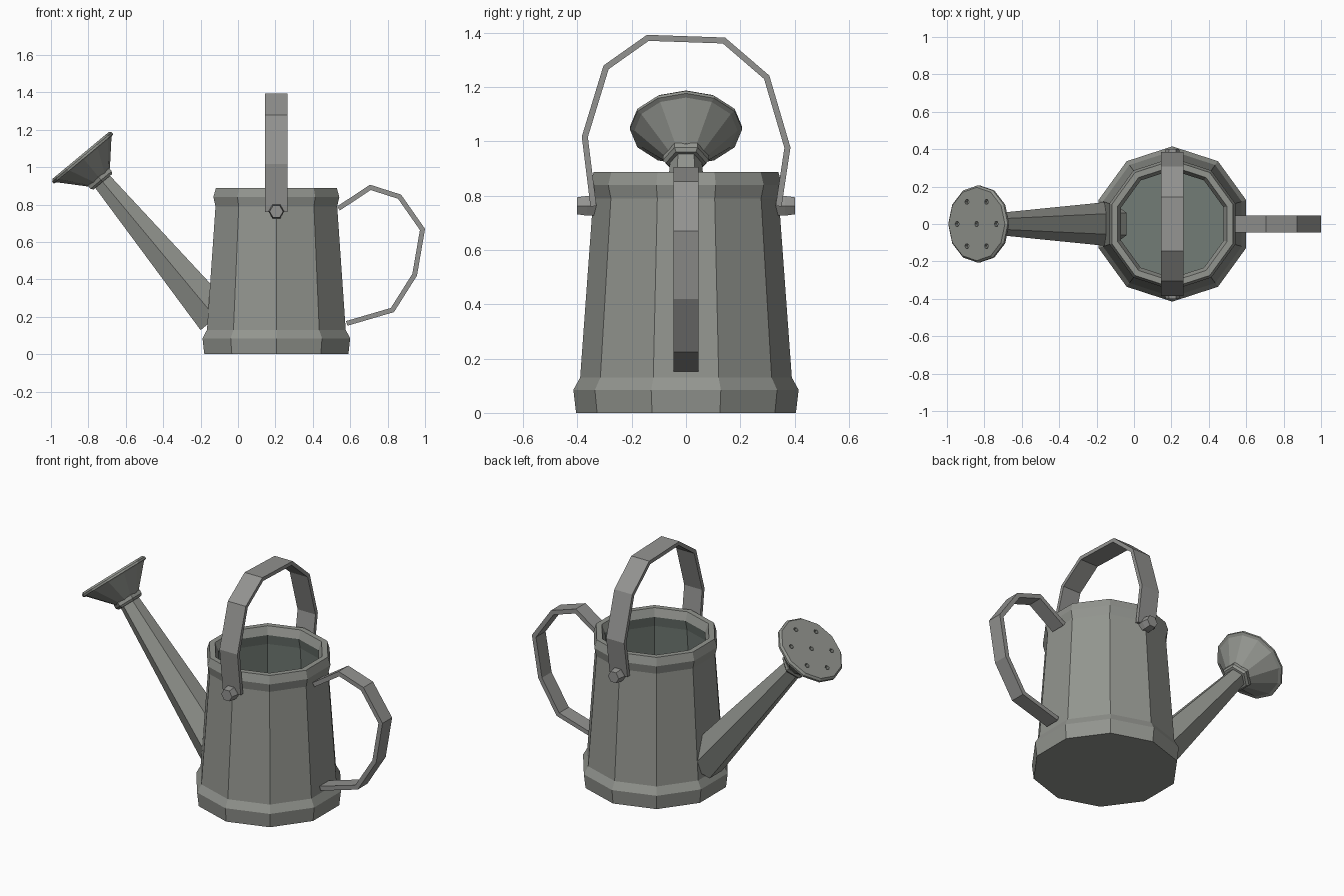
import bpy, bmesh, math
from mathutils import Vector, Matrix

cube = bpy.data.objects.get("Cube")
if cube:
    bpy.data.objects.remove(cube, do_unlink=True)


def material(name, rgb):
    m = bpy.data.materials.new(name)
    m.use_nodes = True
    m.diffuse_color = (*rgb, 1)
    bsdf = next(n for n in m.node_tree.nodes if n.type == 'BSDF_PRINCIPLED')
    bsdf.inputs["Base Color"].default_value = (*rgb, 1)
    return m


METAL = material("grey metal", (0.29, 0.30, 0.275))
HANDLE = material("handle grey", (0.29, 0.29, 0.28))
INNER = material("dark inner metal", (0.17, 0.20, 0.18))


def finish(name, bm, *mats):
    bmesh.ops.recalc_face_normals(bm, faces=bm.faces)
    mesh = bpy.data.meshes.new(name)
    bm.to_mesh(mesh)
    bm.free()
    for m in mats:
        mesh.materials.append(m)
    ob = bpy.data.objects.new(name, mesh)
    bpy.context.collection.objects.link(ob)
    return ob


def lathe(name, profile, sides, matrix, mats, phase=0.0, inner_from=None):
    """Turn (radius, height) points around local z and cap both ends."""
    bm = bmesh.new()
    rings = []
    for r, z in profile:
        angles = [phase + math.tau * i / sides for i in range(sides)]
        rings.append([bm.verts.new(matrix @ Vector((r * math.cos(a), r * math.sin(a), z)))
                      for a in angles])
    for k in range(len(rings) - 1):
        a, b = rings[k], rings[k + 1]
        for i in range(sides):
            j = (i + 1) % sides
            f = bm.faces.new((a[i], a[j], b[j], b[i]))
            f.material_index = int(inner_from is not None and k >= inner_from)
    bm.faces.new(rings[0])
    bm.faces.new(rings[-1]).material_index = int(inner_from is not None)
    return finish(name, bm, *mats)


def strap(name, path, thickness, width, place, mat):
    """Bent flat bar: offset a 2D outline inward and give it width."""
    pts = [Vector(p) for p in path]
    segs = [(b - a).normalized() for a, b in zip(pts, pts[1:])]
    norms = [Vector((d.y, -d.x)) for d in segs]
    bm = bmesh.new()
    loops = []
    for i, p in enumerate(pts):
        n0, n1 = norms[max(i - 1, 0)], norms[min(i, len(norms) - 1)]
        m = (n0 + n1).normalized()
        q = p + m * (thickness / m.dot(n0))
        loops.append([bm.verts.new(place(v, s * width / 2))
                      for v, s in ((p, -1), (p, 1), (q, 1), (q, -1))])
    for a, b in zip(loops, loops[1:]):
        for i in range(4):
            j = (i + 1) % 4
            bm.faces.new((a[i], a[j], b[j], b[i]))
    bm.faces.new(loops[0])
    bm.faces.new(loops[-1])
    return finish(name, bm, mat)


CX = 0.205

# Ten-sided can with foot band, rim band and hollow inside
body_profile = [(0.405, 0), (0.415, 0.085), (0.39, 0.13), (0.342, 0.79), (0.354, 0.84),
                (0.34, 0.888), (0.307, 0.888), (0.288, 0.84), (0.302, 0.78),
                (0.36, 0.04)]
lathe("can_body", body_profile, 10, Matrix.Translation((CX, 0, 0)),
      (METAL, INNER), math.pi / 2, inner_from=7)

# Spout and sprinkler head share one slanted axis
base, tip = Vector((-0.12, 0, 0.195)), Vector((-0.735, 0, 0.935))
axis = (tip - base).normalized()
side = Vector((0, 1, 0))
rot = Matrix((side.cross(axis), side, axis)).transposed().to_4x4()
at_tip = Matrix.Translation(tip) @ rot
lathe("spout", [(0.12, 0), (0.058, (tip - base).length)], 6,
      Matrix.Translation(base) @ rot, (METAL,), math.pi / 2)
lathe("spout_collar", [(0.074, -0.018), (0.085, -0.005), (0.085, 0.015), (0.07, 0.03)],
      6, at_tip, (METAL,), math.pi / 2)
head = lathe("sprinkler_head",
             [(0.075, 0.012), (0.19, 0.137), (0.207, 0.143), (0.207, 0.155), (0.196, 0.166)],
             12, at_tip, (METAL,))

# Seven holes drilled in the sprinkler face
spots = [(0, 0)] + [(0.136 * math.cos(k * math.pi / 3), 0.136 * math.sin(k * math.pi / 3))
                    for k in range(6)]
for x, y in spots:
    drill = lathe("hole_cutter", [(0.014, 0.146), (0.014, 0.2)], 6,
                  at_tip @ Matrix.Translation((x, y, 0)), (METAL,))
    drill.hide_render = True
    cut = head.modifiers.new("hole", 'BOOLEAN')
    cut.operation = 'DIFFERENCE'
    cut.solver = 'EXACT'
    cut.object = drill
    bpy.context.view_layer.objects.active = head
    bpy.ops.object.modifier_apply(modifier=cut.name)
    bpy.data.objects.remove(drill, do_unlink=True)

# Swinging carry handle over the opening
bail = [(-0.352, 0.76), (-0.384, 1.018), (-0.304, 1.28), (-0.144, 1.393),
        (0.144, 1.383), (0.307, 1.243), (0.385, 0.978), (0.352, 0.76)]
strap("carry_handle", bail, 0.022, 0.12, lambda p, w: Vector((CX + w, p.x, p.y)), HANDLE)

# Hexagonal pivot bolts
for name, s in (("front_bolt", -1), ("back_bolt", 1)):
    turn = Matrix.Rotation(-s * math.pi / 2, 4, 'X')
    lathe(name, [(0.042, 0.32), (0.042, 0.365), (0.036, 0.402)], 6,
          Matrix.Translation((CX, 0, 0.763)) @ turn, (HANDLE,))

# Pouring handle on the side opposite the spout
grip = [(0.53, 0.79), (0.706, 0.906), (0.872, 0.853), (1.0, 0.67),
        (0.957, 0.42), (0.834, 0.225), (0.585, 0.152)]
strap("pouring_handle", grip, 0.026, 0.092, lambda p, w: Vector((p.x, w, p.y)), HANDLE)
